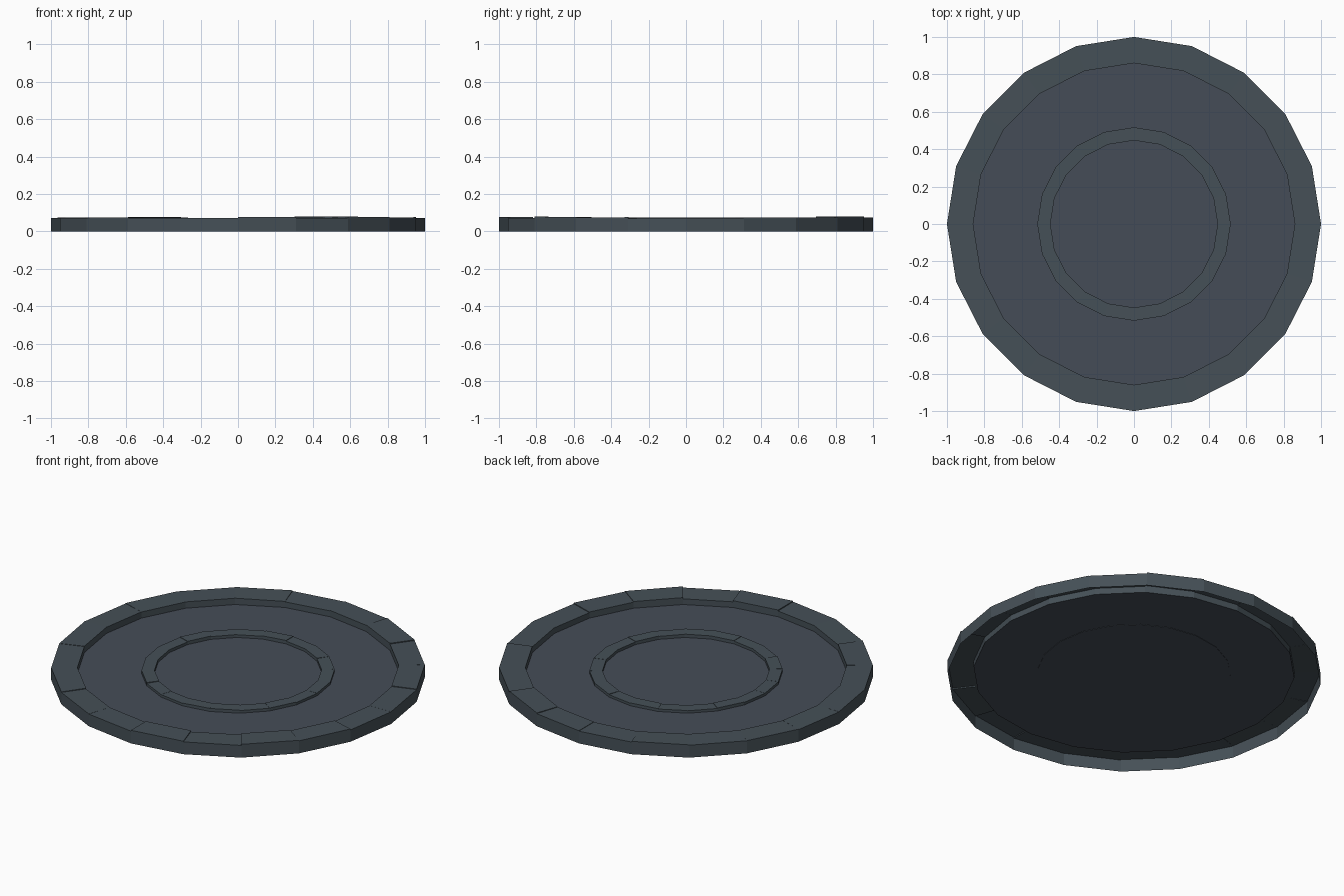
import bpy, bmesh, math, random

if "Cube" in bpy.data.objects:
    bpy.data.objects.remove(bpy.data.objects["Cube"])

random.seed(4)
N = 20  # sides of every circle


def material(name, rgb):
    m = bpy.data.materials.new(name)
    m.diffuse_color = (*rgb, 1)
    m.use_nodes = True
    m.node_tree.nodes["Principled BSDF"].inputs["Base Color"].default_value = m.diffuse_color
    return m


stone = material("slate stone", (0.060, 0.080, 0.095))
paving = material("blue grey paving", (0.060, 0.073, 0.095))


def finish(bm, name, mat):
    mesh = bpy.data.meshes.new(name)
    bm.to_mesh(mesh)
    bm.free()
    mesh.materials.append(mat)
    ob = bpy.data.objects.new(name, mesh)
    bpy.context.collection.objects.link(ob)
    return ob


def polar(r, i, z):
    a = 2 * math.pi * i / N
    return (r * math.cos(a), r * math.sin(a), z)


def stone_ring(name, r_in, r_out, z_out, z_in, top, jitter):
    """Ring of uneven stones, open underneath, with steps between neighbours."""
    bm = bmesh.new()
    V = lambda r, i, z: bm.verts.new(polar(r, i, z))
    edges = []
    for i in range(N):
        base = top + random.uniform(-jitter, jitter)
        h = [base + random.uniform(-jitter, jitter) * 0.5 for _ in range(4)]
        a, b = V(r_in, i, h[0]), V(r_out, i, h[1])
        c, d = V(r_out, i + 1, h[2]), V(r_in, i + 1, h[3])
        bm.faces.new((a, b, c, d))                                        # top
        bm.faces.new((b, V(r_out, i, z_out), V(r_out, i + 1, z_out), c))  # outer wall
        bm.faces.new((d, V(r_in, i + 1, z_in), V(r_in, i, z_in), a))      # inner wall
        edges.append((a, b, c, d))
    for i in range(N):  # small steps between stones
        d, c = edges[i][3], edges[i][2]
        a, b = edges[(i + 1) % N][0], edges[(i + 1) % N][1]
        bm.faces.new((d, c, b, a))
    return finish(bm, name, stone)


def flat_ring(name, r_in, r_out, z):
    bm = bmesh.new()
    inner = [bm.verts.new(polar(r_in, i, z)) for i in range(N)]
    outer = [bm.verts.new(polar(r_out, i, z)) for i in range(N)]
    for i in range(N):
        j = (i + 1) % N
        bm.faces.new((inner[i], outer[i], outer[j], inner[j]))
    return finish(bm, name, paving)


FLOOR, DISC = 0.037, 0.035

# raised stone border and inner border
stone_ring("outer_stone_border", 0.86, 1.0, 0.0, FLOOR, 0.0745, 0.0035)
stone_ring("inner_stone_border", 0.447, 0.517, DISC, DISC, 0.053, 0.0018)

# floor between the borders
flat_ring("outer_floor", 0.515, 0.86, FLOOR)

# centre floor, running under the inner border
bm = bmesh.new()
bm.faces.new([bm.verts.new(polar(0.517, i, DISC)) for i in range(N)])
finish(bm, "centre_floor", paving)
